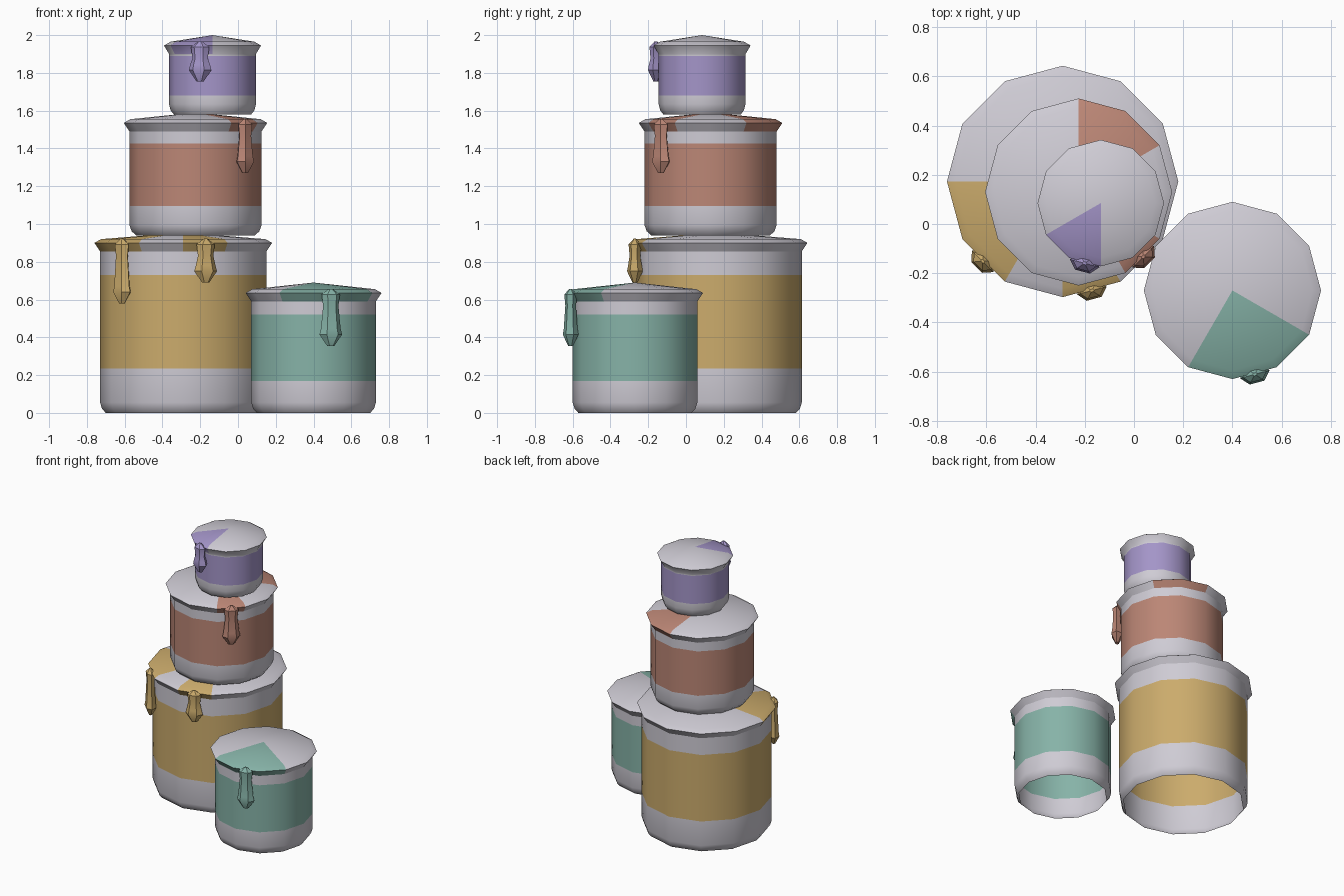
import bpy, bmesh
from math import sin, cos, pi, radians

if "Cube" in bpy.data.objects:
    bpy.data.objects.remove(bpy.data.objects["Cube"])


def material(name, color):
    m = bpy.data.materials.new(name)
    m.diffuse_color = (*color, 1)
    m.use_nodes = True
    m.node_tree.nodes["Principled BSDF"].inputs["Base Color"].default_value = m.diffuse_color
    return m


plain = material("plain_grey", (0.62, 0.60, 0.66))


def lathe(name, profile, sides, phase, squash, mats, pick, caps=False):
    """Revolve (radius, z) points; pick(ring, side) gives the material slot."""
    bm = bmesh.new()
    rings = []
    for r, z in profile:
        angles = [phase + 2 * pi * k / sides for k in range(sides)]
        rings.append([bm.verts.new((r * cos(a) * squash, r * sin(a), z)) for a in angles])
    for i in range(len(rings) - 1):
        for k in range(sides):
            n = (k + 1) % sides
            f = bm.faces.new((rings[i][k], rings[i][n], rings[i + 1][n], rings[i + 1][k]))
            f.material_index = pick(i, k)
    if caps:
        bm.faces.new(rings[0][::-1])
        bm.faces.new(rings[-1])
    bmesh.ops.remove_doubles(bm, verts=bm.verts[:], dist=1e-5)
    me = bpy.data.meshes.new(name)
    bm.to_mesh(me)
    bm.free()
    for m in mats:
        me.materials.append(m)
    ob = bpy.data.objects.new(name, me)
    bpy.context.collection.objects.link(ob)
    bpy.ops.object.select_all(action='DESELECT')
    ob.select_set(True)
    bpy.context.view_layer.objects.active = ob
    bpy.ops.object.shade_smooth_by_angle(angle=radians(32))
    return ob


def pot(name, color, centre, body, lid, foot, z0, band, rim, apex, stained, drips):
    """Open-bottomed 12-sided can with painted band, flared lid and paint drips."""
    paint = material(name + "_paint", color)
    profile = [(foot, z0), ((foot + 2 * body) / 3, z0 + 0.022), (body, z0 + 0.055),
               (body, band[0]), (body, band[1]), (body, rim - 0.045),
               (lid, rim), (lid - 0.035, rim + 0.02), (0, apex)]

    def pick(i, k):
        return int(i == 3 or (i >= 6 - 1 and k in stained))

    ob = lathe(name, profile, 12, 0, 1, [plain, paint], pick)
    ob.location = (*centre, 0)

    # drips hanging from the lid edge
    top = rim + 0.022
    for n, (angle, end) in enumerate(drips):
        shape = [(0.02, end), (0.062, end + 0.06), (0.054, end + 0.09),
                 (0.042, top - 0.09), (0.05, top - 0.03), (0.01, top)]
        d = lathe(f"{name}_drip_{n + 1}", shape, 6, pi / 6, 0.65, [paint],
                  lambda i, k: 0, caps=True)
        a = radians(angle)
        r = lid * cos(pi / 12) + 0.005
        d.location = (centre[0] + r * cos(a), centre[1] + r * sin(a), 0)
        d.rotation_euler = (0, 0, a)


# stacked cans, bottom to top, then the one standing in front
pot("large_can", (0.60, 0.41, 0.15), (-0.29, 0.173), 0.44, 0.47, 0.41, 0.0,
    (0.235, 0.73), 0.90, 0.955, (6, 7, 9), [(225, 0.58), (285, 0.69)])
pot("middle_can", (0.50, 0.24, 0.18), (-0.225, 0.13), 0.35, 0.38, 0.315, 0.94,
    (1.095, 1.425), 1.535, 1.59, (1, 2, 10), [(315, 1.27)])
pot("small_can", (0.37, 0.30, 0.58), (-0.135, 0.085), 0.23, 0.257, 0.205, 1.58,
    (1.68, 1.89), 1.945, 2.0, (7, 8), [(255, 1.755)])
pot("front_can", (0.24, 0.45, 0.39), (0.40, -0.27), 0.33, 0.36, 0.30, 0.0,
    (0.17, 0.52), 0.635, 0.69, (8, 9, 10), [(285, 0.355)])
